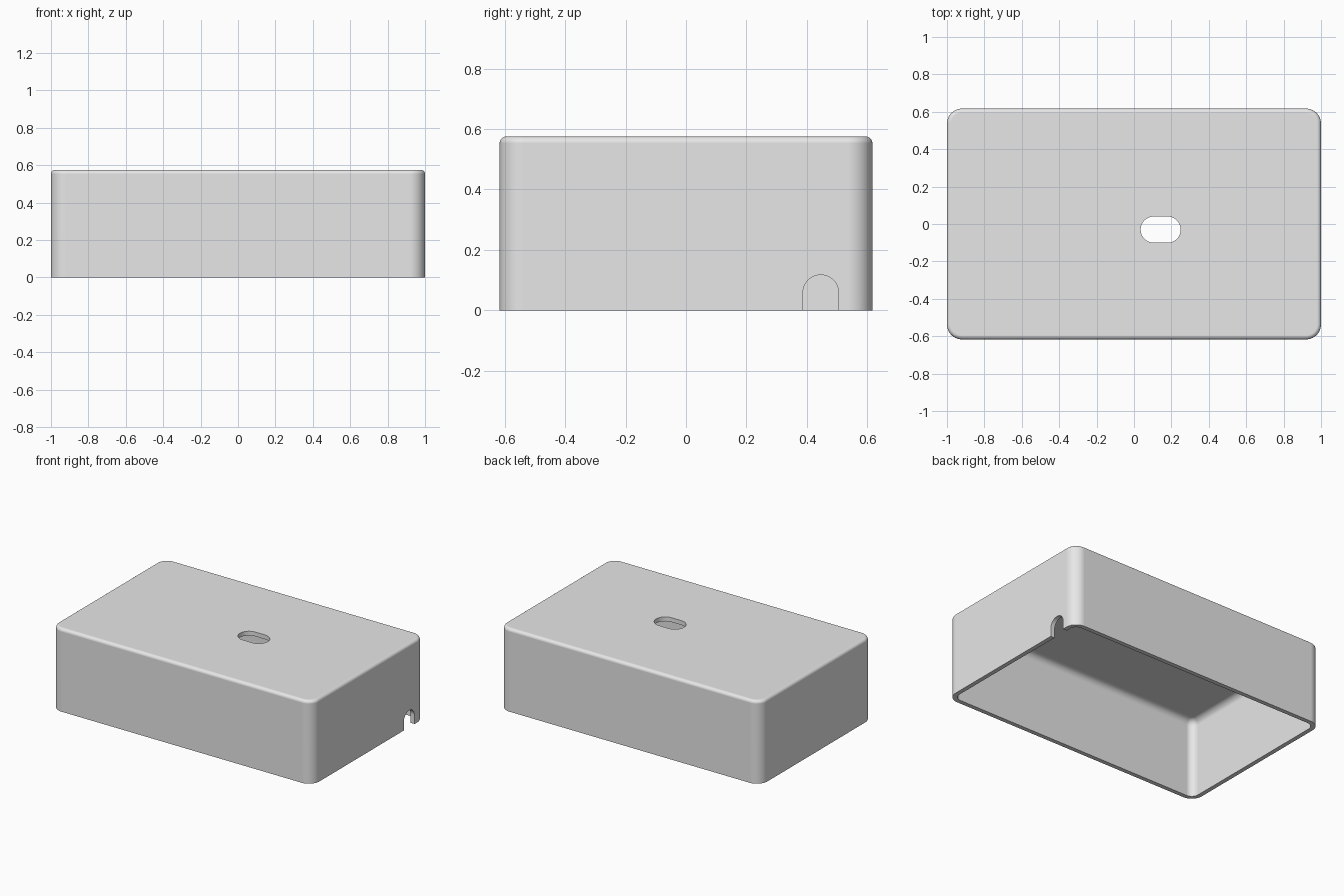
import bpy, bmesh, math

if "Cube" in bpy.data.objects:
    bpy.data.objects.remove(bpy.data.objects["Cube"])

grey = bpy.data.materials.new("plain grey")
grey.diffuse_color = (0.8, 0.8, 0.8, 1)
grey.use_nodes = True
grey.node_tree.nodes["Principled BSDF"].inputs["Base Color"].default_value = grey.diffuse_color

HX, HY, H = 1.0, 0.617, 0.575     # outer half sizes and height
WALL, CORNER = 0.03, 0.08         # wall thickness, vertical corner radius
TOP_R, IN_R = 0.022, 0.045        # outer top edge and inner ceiling fillets
SLOT_X, SLOT_Y = 0.1425, -0.03    # centre of the top slot


def make_object(name, bm):
    bmesh.ops.recalc_face_normals(bm, faces=bm.faces[:])
    me = bpy.data.meshes.new(name)
    bm.to_mesh(me)
    bm.free()
    me.materials.append(grey)
    ob = bpy.data.objects.new(name, me)
    bpy.context.collection.objects.link(ob)
    return ob


def arc(cx, cy, r, a0, a1, n):
    return [(cx + r * math.cos(math.radians(a0 + (a1 - a0) * i / n)),
             cy + r * math.sin(math.radians(a0 + (a1 - a0) * i / n))) for i in range(n + 1)]


def rounded_rect(inset):
    r = CORNER - inset
    x, y = HX - CORNER, HY - CORNER
    pts = []
    for k, (sx, sy) in enumerate([(1, 1), (-1, 1), (-1, -1), (1, -1)]):
        pts += arc(sx * x, sy * y, r, 90 * k, 90 * k + 90, 10)
    return pts


def loft(name, rings):
    bm = bmesh.new()
    loops = [[bm.verts.new(p) for p in ring] for ring in rings]
    for a, b in zip(loops, loops[1:]):
        n = len(a)
        for i in range(n):
            bm.faces.new((a[i], a[(i + 1) % n], b[(i + 1) % n], b[i]))
    bm.faces.new(loops[0])
    bm.faces.new(loops[-1])
    return make_object(name, bm)


def smooth(ob):
    bpy.ops.object.select_all(action='DESELECT')
    ob.select_set(True)
    bpy.context.view_layer.objects.active = ob
    bpy.ops.object.shade_smooth_by_angle(angle=math.radians(35))


# Cover: profile of (inset, z) from inner ceiling, round the rim, to outer top
ceiling = H - WALL
profile = arc(WALL + IN_R, ceiling - IN_R, IN_R, 90, 180, 8)
profile += [(WALL, 0), (0, 0)]
profile += arc(TOP_R, H - TOP_R, TOP_R, 180, 90, 6)
cover = loft("box_cover", [[(x, y, z) for x, y in rounded_rect(d)] for d, z in profile])

# Cutters: stadium slot in the top, arched cable notch in the right wall
stadium = (arc(SLOT_X + 0.037, SLOT_Y, 0.07, -90, 90, 20)
           + arc(SLOT_X - 0.037, SLOT_Y, 0.07, 90, 270, 20))
arch = [(0.505, -0.1)] + arc(0.446, 0.058, 0.059, 0, 180, 24) + [(0.387, -0.1)]
cutters = [
    loft("slot_cutter", [[(x, y, z) for x, y in stadium] for z in (0.45, 0.7)]),
    loft("notch_cutter", [[(x, y, z) for y, z in arch] for x in (0.9, 1.1)]),
]
bpy.context.view_layer.objects.active = cover
for c in cutters:
    m = cover.modifiers.new("cut", 'BOOLEAN')
    m.operation, m.solver, m.object = 'DIFFERENCE', 'EXACT', c
    bpy.ops.object.modifier_apply(modifier=m.name)
    bpy.data.objects.remove(c)
smooth(cover)
weighted = cover.modifiers.new("clean normals", 'WEIGHTED_NORMAL')
weighted.keep_sharp = True

# Small pegs under the ceiling on both sides of the slot
for side, sx in (("left", -1), ("right", 1)):
    circle = arc(SLOT_X + sx * 0.16, SLOT_Y, 0.016, 0, 360, 24)[:-1]
    peg = loft(side + "_peg", [[(x, y, z) for x, y in circle] for z in (0.485, ceiling + 0.005)])
    smooth(peg)
